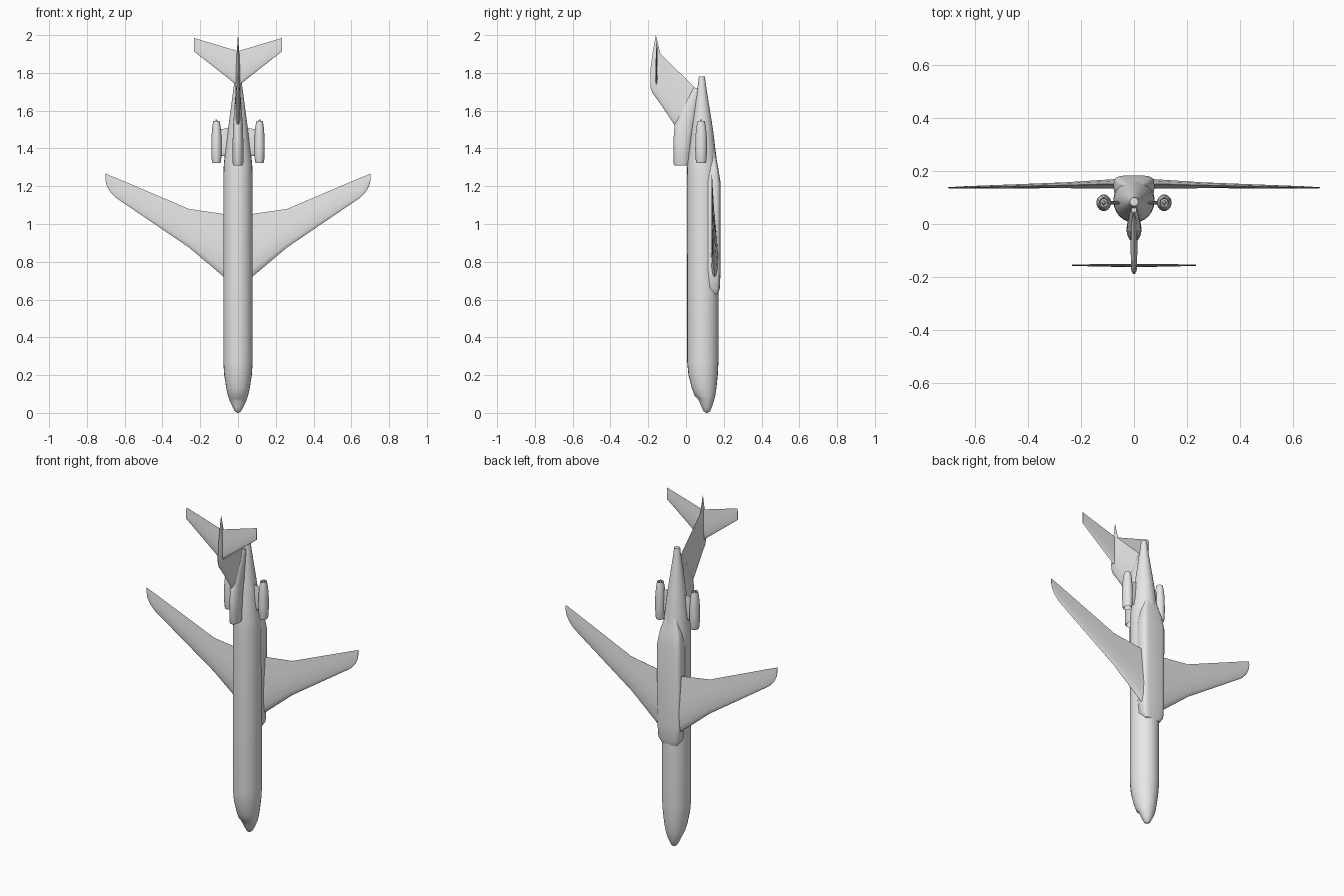
import bpy, bmesh, math
from mathutils import Vector

cube = bpy.data.objects.get("Cube")
if cube:
    bpy.data.objects.remove(cube, do_unlink=True)

paint = bpy.data.materials.new("light grey")
paint.use_nodes = True
GREY = (0.8, 0.8, 0.8, 1.0)
paint.diffuse_color = GREY
paint.node_tree.nodes["Principled BSDF"].inputs["Base Color"].default_value = GREY


def loft(name, rings, angle=35):
    """Skin a list of closed point rings and cap both ends."""
    bm = bmesh.new()
    loops = [[bm.verts.new(p) for p in ring] for ring in rings]
    n = len(loops[0])
    for a, b in zip(loops, loops[1:]):
        for i in range(n):
            j = (i + 1) % n
            bm.faces.new((a[i], a[j], b[j], b[i]))
    bm.faces.new(loops[0])
    bm.faces.new(loops[-1])
    bmesh.ops.recalc_face_normals(bm, faces=bm.faces)
    mesh = bpy.data.meshes.new(name)
    bm.to_mesh(mesh)
    bm.free()
    mesh.materials.append(paint)
    obj = bpy.data.objects.new(name, mesh)
    bpy.context.collection.objects.link(obj)
    bpy.ops.object.select_all(action='DESELECT')
    obj.select_set(True)
    bpy.context.view_layer.objects.active = obj
    bpy.ops.object.shade_smooth_by_angle(angle=math.radians(angle))
    return obj


def oval(z, y0, y1, rx, x=0.0, power=2.0, n=24):
    """Oval (or boxy, for a high power) ring across the body at height z."""
    cy, ry, e = (y0 + y1) / 2, (y1 - y0) / 2, 2.0 / power
    ring = []
    for i in range(n):
        t = 2 * math.pi * i / n
        c, s = math.cos(t), math.sin(t)
        ring.append(Vector((x + rx * math.copysign(abs(c) ** e, c),
                            cy + ry * math.copysign(abs(s) ** e, s), z)))
    return ring


# chord fraction and relative thickness of the streamlined section
FOIL = [(0, 0), (.03, .45), (.12, .8), (.35, 1), (.65, .65), (1, .04)]


def foil(z0, z1, half):
    """Section as (thickness offset, z) pairs from leading to trailing edge."""
    side = [(half * t, z0 + (z1 - z0) * f) for f, t in FOIL]
    return side + [(-t, z) for t, z in reversed(side[1:])]


def panel(name, sections, sign):
    """Wing-like part: sections are (x, leading z, trailing z, y, half thickness)."""
    return loft(name, [[Vector((sign * x, y + t, z)) for t, z in foil(a, b, h)]
                       for x, a, b, y, h in sections])


# fuselage: (z, upper y, lower y, half width), nose to tail
body = [(0, .106, .114, .004), (.008, .094, .127, .016), (.03, .083, .137, .028),
        (.06, .071, .147, .042), (.075, .063, .151, .048), (.09, .046, .155, .053),
        (.13, .031, .161, .062), (.2, .013, .168, .073), (.27, .006, .172, .078),
        (1.24, .005, .172, .078), (1.32, .007, .165, .075), (1.5, .03, .143, .053),
        (1.65, .05, .119, .033), (1.74, .063, .105, .021), (1.78, .068, .1, .016)]
loft("fuselage", [oval(*s) for s in body])

# belly fairing around the wing roots
belly = [(.63, .12, .17, .05), (.66, .108, .179, .07), (.75, .1, .183, .076),
         (1.22, .1, .183, .077), (1.3, .108, .17, .064), (1.4, .11, .15, .03)]
loft("belly_fairing", [oval(*s, power=4) for s in belly])

# centre engine duct with hollow mouth, fading into the tail
duct = [(1.34, -.055, .01, .019), (1.31, -.061, .014, .024), (1.32, -.066, .02, .028),
        (1.45, -.066, .03, .028), (1.53, -.06, .045, .025), (1.62, -.02, .06, .019),
        (1.72, .04, .08, .01)]
loft("centre_engine_duct", [oval(*s) for s in duct])

# vertical fin: (y, leading z, trailing z, half thickness)
fin = [(.06, 1.42, 1.71, .015), (-.065, 1.53, 1.832, .013), (-.135, 1.635, 1.9, .012),
       (-.16, 1.67, 2.0, .012), (-.176, 1.69, 1.91, .01), (-.188, 1.72, 1.82, .004)]
loft("tail_fin", [[Vector((t, y, z)) for t, z in foil(a, b, h)] for y, a, b, h in fin])

wing = [(.03, .682, 1.047, .152, .019), (.075, .72, 1.053, .151, .018),
        (.26, .876, 1.08, .146, .011), (.648, 1.14, 1.245, .138, .004),
        (.68, 1.175, 1.258, .137, .003), (.697, 1.208, 1.265, .137, .0025),
        (.702, 1.235, 1.267, .137, .0015)]
stabilizer = [(0, 1.73, 1.915, -.157, .006), (.234, 1.915, 1.985, -.155, .003)]
pylon = [(.04, 1.36, 1.51, .08, .007), (.1, 1.36, 1.5, .08, .007)]
# nacelle: (z, radius), from the intake floor over the shell to the exhaust cone
nacelle = [(1.355, .017), (1.328, .021), (1.324, .023), (1.335, .026), (1.39, .029),
           (1.46, .028), (1.51, .024), (1.545, .018), (1.543, .015), (1.525, .014),
           (1.525, .009), (1.552, .004)]

for label, sign in (("left", 1), ("right", -1)):
    panel(label + "_wing", wing, sign)
    panel(label + "_stabilizer", stabilizer, sign)
    panel(label + "_engine_pylon", pylon, sign)
    loft(label + "_engine", [oval(z, .08 - r * 1.08, .08 + r * 1.08, r * .95, sign * .114, n=20)
                             for z, r in nacelle])
